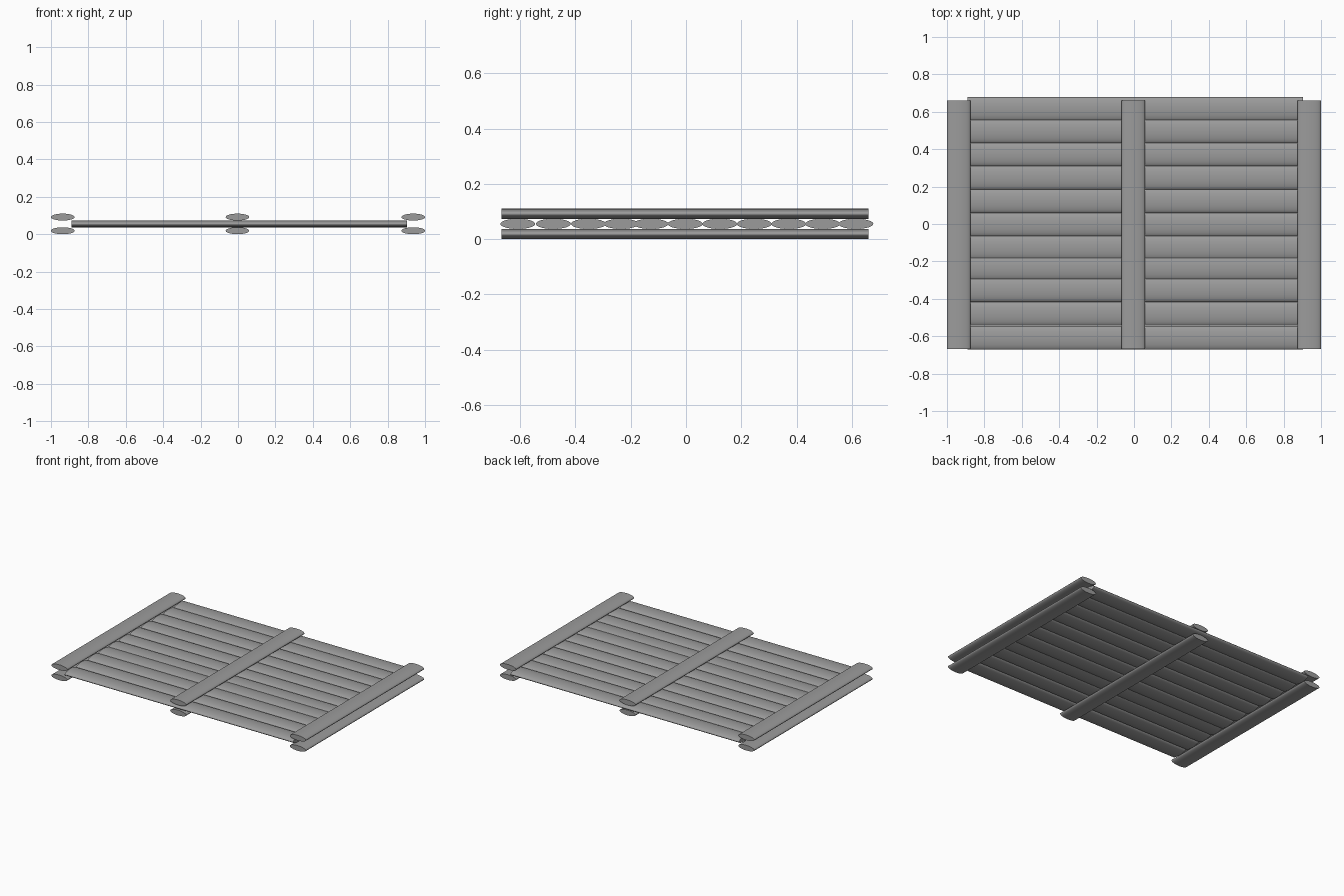
import bpy
import math
from mathutils import Matrix

cube = bpy.data.objects.get("Cube")
if cube:
    bpy.data.objects.remove(cube, do_unlink=True)

GREY = (0.33, 0.33, 0.33, 1)
wood = bpy.data.materials.new("plain_grey")
wood.use_nodes = True
wood.diffuse_color = GREY
wood.node_tree.nodes["Principled BSDF"].inputs["Base Color"].default_value = GREY

WIDTH, THICK = 0.126, 0.037


def board(name, length, location, along_x):
    """Flattened oval rod lying along x or y."""
    bpy.ops.mesh.primitive_cylinder_add(vertices=32, radius=0.5, depth=1)
    obj = bpy.context.object
    obj.name = name
    # Lay the cylinder along y, squash it to an oval, then turn if needed
    shape = Matrix.Diagonal((WIDTH, length, THICK, 1)) @ Matrix.Rotation(math.pi / 2, 4, 'X')
    if along_x:
        shape = Matrix.Rotation(math.pi / 2, 4, 'Z') @ shape
    obj.data.transform(shape)
    obj.location = location
    obj.data.materials.append(wood)
    bpy.ops.object.shade_smooth_by_angle(angle=math.radians(40))


# Slats side by side, with two overlapping
slat_y = [-0.609, -0.48, -0.353, -0.235, -0.127, -0.003, 0.122, 0.247, 0.372, 0.495, 0.615]
for i, y in enumerate(slat_y):
    board(f"slat_{i + 1}", 1.795, (0.006, y, 0.055), True)

# Battens above and below the slats
for side, x in (("right", -0.937), ("middle", -0.003), ("left", 0.937)):
    for level, z in (("lower", THICK / 2), ("upper", 0.11 - THICK / 2)):
        board(f"{side}_{level}_batten", 1.328, (x, -0.003, z), False)
